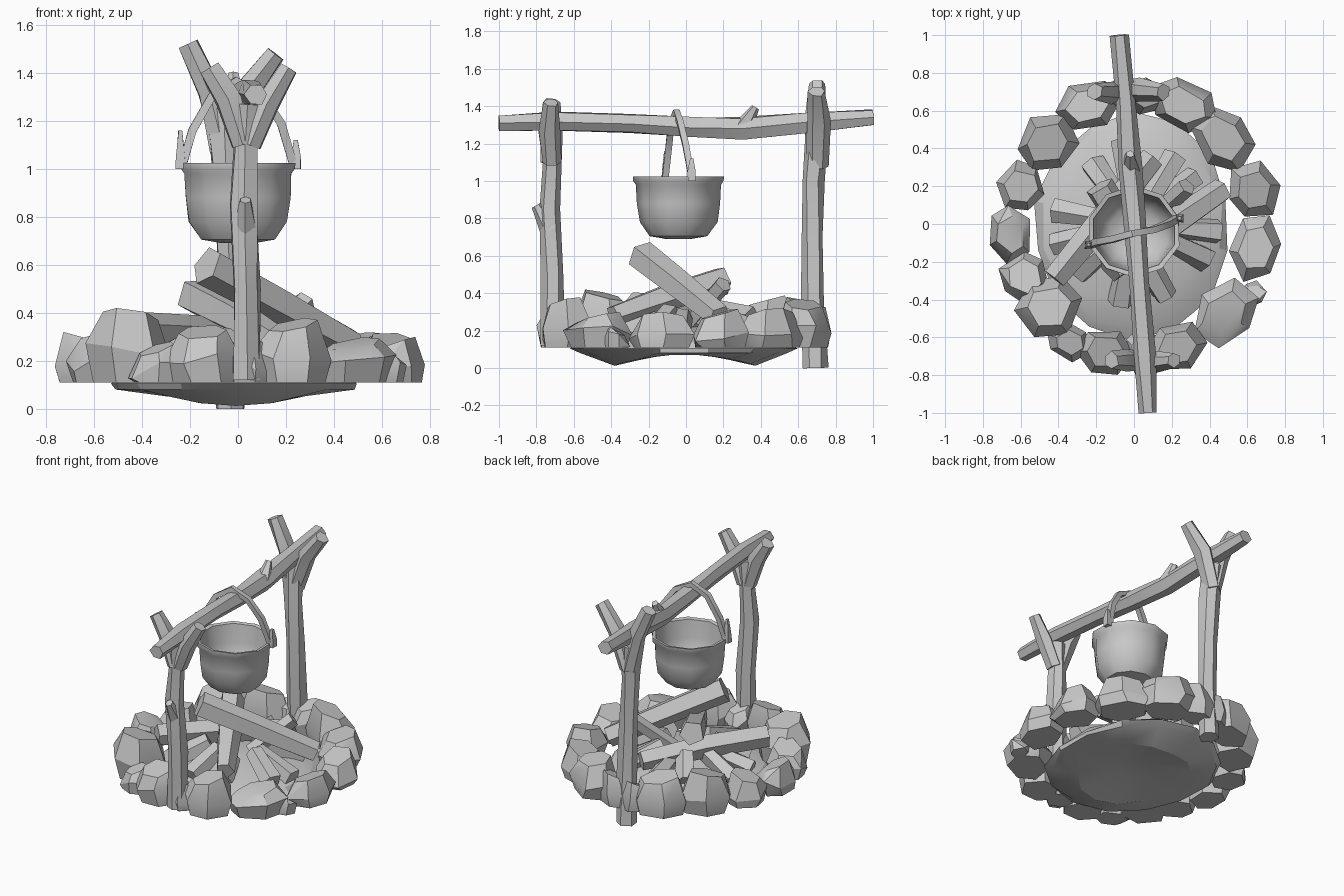
import bpy, bmesh, math, random
from mathutils import Vector

random.seed(11)
grey = bpy.data.materials.new("plain grey")
grey.diffuse_color = (0.58, 0.58, 0.58, 1)


def finish(bm, name, angle=40):
    bmesh.ops.recalc_face_normals(bm, faces=bm.faces)
    me = bpy.data.meshes.new(name)
    bm.to_mesh(me)
    bm.free()
    me.materials.append(grey)
    me.shade_smooth()
    me.set_sharp_from_angle(angle=math.radians(angle))
    ob = bpy.data.objects.new(name, me)
    bpy.context.collection.objects.link(ob)
    return ob


def skin(bm, rings):
    """Join rings of vertices into a closed tube."""
    n = len(rings[0])
    for a, b in zip(rings, rings[1:]):
        for i in range(n):
            j = (i + 1) % n
            bm.faces.new((a[i], a[j], b[j], b[i]))
    bm.faces.new(rings[0][::-1])
    bm.faces.new(rings[-1])


def limb(bm, path, sides, jitter):
    """Rough timber: path entries are (x, y, z, radius)."""
    pts = [Vector(p[:3]) for p in path]
    axis = (pts[-1] - pts[0]).normalized()
    ref = Vector((0, 1, 0)) if abs(axis.y) < 0.7 else Vector((1, 0, 0))
    rings = []
    for k, p in enumerate(pts):
        t = (pts[min(k + 1, len(pts) - 1)] - pts[max(k - 1, 0)]).normalized()
        u = t.cross(ref).normalized()
        v = t.cross(u)
        ring = []
        for i in range(sides):
            a = math.tau * (i + 0.5) / sides
            r = path[k][3] * random.uniform(1 - jitter, 1 + jitter)
            ring.append(bm.verts.new(p + u * r * math.cos(a) + v * r * math.sin(a)))
        rings.append(ring)
    skin(bm, rings)


def timber(name, *paths, sides=6, jitter=0.16):
    bm = bmesh.new()
    for p in paths:
        limb(bm, p, sides, jitter)
    return finish(bm, name)


def lathe(name, profile, sides, centre, sy=1.0, jitter=0.0, angle=32, sag=0.0):
    """Closed turned shape; sag lowers the underside toward front and back."""
    bm = bmesh.new()
    rings = []
    for k, (r, z) in enumerate(profile):
        ring = []
        for i in range(sides):
            a = math.tau * (i + 0.5) / sides
            q = r * random.uniform(1 - jitter, 1 + jitter)
            drop = sag * math.sin(a) ** 2 if k == 1 else 0
            ring.append(bm.verts.new((centre[0] + q * math.cos(a),
                                      centre[1] + q * math.sin(a) * sy, z - drop)))
        rings.append(ring)
    skin(bm, rings)
    return finish(bm, name, angle)


def stone(name, x, y, along, across, top, base=0.11):
    """Chunky boulder set tangentially: convex hull of three jittered rings."""
    bm = bmesh.new()
    out = Vector((x, y, 0)).normalized()
    side = Vector((-out.y, out.x, 0))
    turn = random.uniform(0, math.tau)
    for scale, f in ((0.92, 0.0), (1.1, 0.45), (0.72, 1.0)):
        for i in range(6):
            a = turn + math.tau * (i + random.uniform(-0.15, 0.15)) / 6
            s = scale * random.uniform(0.95, 1.06)
            z = base + (top - base) * f
            z += random.uniform(-0.04, 0.04) if f == 0.45 else 0.0
            z -= 0.03 * f * math.cos(a - turn * 2)
            p = Vector((x, y, z)) + side * along * s * math.cos(a)
            bm.verts.new(p + out * across * s * math.sin(a))
    bmesh.ops.convex_hull(bm, input=bm.verts)
    junk = [v for v in bm.verts if not v.link_faces]
    bmesh.ops.delete(bm, geom=junk, context='VERTS')
    bmesh.ops.dissolve_limit(bm, angle_limit=math.radians(16),
                             verts=bm.verts, edges=bm.edges)
    return finish(bm, name, 28)


# Ring of stones: x, y, half length along the ring, half width, top height
ring = [
    (-0.46, 0.43, 0.16, 0.14, 0.36), (-0.60, 0.20, 0.125, 0.125, 0.29),
    (-0.655, -0.06, 0.14, 0.11, 0.29), (-0.58, -0.28, 0.13, 0.12, 0.30),
    (-0.45, -0.44, 0.16, 0.16, 0.39), (-0.34, -0.63, 0.11, 0.09, 0.25),
    (-0.15, -0.68, 0.14, 0.12, 0.32), (0.05, -0.66, 0.09, 0.10, 0.27),
    (0.23, -0.65, 0.15, 0.12, 0.35), (0.48, -0.47, 0.18, 0.14, 0.27),
    (0.63, -0.37, 0.07, 0.06, 0.20), (0.645, -0.13, 0.17, 0.125, 0.27),
    (0.635, 0.18, 0.15, 0.125, 0.29), (0.47, 0.45, 0.18, 0.135, 0.29),
    (0.26, 0.63, 0.18, 0.125, 0.34), (0.06, 0.68, 0.12, 0.09, 0.30),
    (-0.24, 0.63, 0.17, 0.12, 0.35), (-0.08, 0.68, 0.10, 0.08, 0.28),
]
for i, s in enumerate(ring):
    stone(f"ring_stone_{i + 1}", *s)

# Ash bed: shallow faceted mound with a sagging underside
lathe("ash_bed", [(0.10, 0.075), (0.34, 0.072), (0.50, 0.08), (0.525, 0.105),
                  (0.48, 0.14), (0.36, 0.18), (0.20, 0.21), (0.07, 0.23)],
      14, (-0.01, -0.01), 1.13, 0.035, 18, 0.06)

# Low kindling pointing toward the middle of the fire
for i in range(11):
    a = math.tau * (i + random.uniform(-0.25, 0.25)) / 11
    c, s = math.cos(a), math.sin(a)
    r0, r1 = random.uniform(0.14, 0.2), random.uniform(0.38, 0.46)
    timber(f"kindling_{i + 1}",
           [(r0 * c, r0 * s, random.uniform(0.25, 0.30), 0.055),
            (r1 * c, r1 * s, random.uniform(0.16, 0.21), 0.065)], sides=5)

# Large crossed logs
timber("upper_log", [(-0.13, -0.235, 0.60, 0.09), (0.16, -0.03, 0.44, 0.078),
                     (0.47, 0.18, 0.27, 0.07)], sides=5, jitter=0.06)
timber("middle_log", [(-0.18, 0.20, 0.47, 0.08), (0.0, -0.1, 0.38, 0.075),
                      (0.17, -0.39, 0.28, 0.06)], sides=5, jitter=0.08)
timber("lower_log", [(-0.42, -0.29, 0.33, 0.07), (-0.16, 0.03, 0.31, 0.075),
                     (0.10, 0.35, 0.26, 0.065)], sides=5, jitter=0.08)
timber("thin_log", [(0.08, 0.02, 0.24, 0.05), (0.28, 0.2, 0.45, 0.05)], sides=5)

# Front forked post with a small stub
timber("front_post",
       [(0.04, -0.715, 0.12, 0.062), (0.035, -0.715, 0.50, 0.060),
        (0.025, -0.73, 0.85, 0.062), (0.03, -0.715, 1.10, 0.054),
        (0.04, -0.72, 1.27, 0.062)],
       [(0.02, -0.72, 1.10, 0.05), (-0.04, -0.72, 1.29, 0.058),
        (-0.12, -0.72, 1.42, 0.045)],
       [(0.05, -0.72, 1.10, 0.05), (0.12, -0.73, 1.27, 0.058),
        (0.21, -0.72, 1.42, 0.04)],
       [(0.03, -0.725, 0.74, 0.058), (0.03, -0.80, 0.87, 0.025)])

# Back forked post, slightly taller and standing on the ground
timber("back_post",
       [(-0.03, 0.69, 0.0, 0.070), (-0.03, 0.68, 0.35, 0.064),
        (-0.04, 0.68, 0.70, 0.058), (-0.05, 0.68, 1.0, 0.062),
        (-0.06, 0.70, 1.25, 0.07)],
       [(-0.06, 0.70, 1.08, 0.06), (-0.12, 0.70, 1.32, 0.058),
        (-0.21, 0.70, 1.52, 0.046)],
       [(-0.05, 0.70, 1.08, 0.06), (0.03, 0.71, 1.32, 0.058),
        (0.155, 0.70, 1.48, 0.045)])

# Crossbar with a stub on top
timber("crossbar",
       [(0.075, -1.0, 1.31, 0.05), (0.055, -0.70, 1.315, 0.056),
        (0.025, -0.30, 1.305, 0.058), (0.0, 0.0, 1.285, 0.060),
        (-0.025, 0.30, 1.28, 0.064), (-0.045, 0.65, 1.315, 0.060),
        (-0.075, 1.0, 1.34, 0.05)],
       [(-0.02, 0.30, 1.28, 0.06), (-0.02, 0.37, 1.395, 0.022)])

# Open cauldron
lathe("cauldron", [(0.07, 0.69), (0.16, 0.705), (0.215, 0.78), (0.23, 0.88),
                   (0.235, 0.98), (0.25, 1.00), (0.25, 1.025), (0.225, 1.02),
                   (0.21, 0.90), (0.19, 0.80), (0.13, 0.745), (0.04, 0.73)],
      10, (0.0, -0.04), 0.97, 0.012, 40)

# Cauldron ears
for name, x, y, top in (("left_ear", -0.24, -0.11, 1.16), ("right_ear", 0.24, 0.03, 1.12)):
    timber(name, [(x, y, 1.0, 0.028), (x, y, 1.05, 0.028),
                  (x, y, top, 0.012)], sides=4)

# Carrying handle looped over the crossbar
timber("handle",
       [(-0.23, -0.11, 1.02, 0.024), (-0.19, -0.095, 1.16, 0.024),
        (-0.11, -0.08, 1.30, 0.024), (-0.01, -0.05, 1.365, 0.024),
        (0.10, -0.03, 1.31, 0.024), (0.18, 0.0, 1.19, 0.024),
        (0.23, 0.03, 1.02, 0.024)], sides=4, jitter=0.06)
